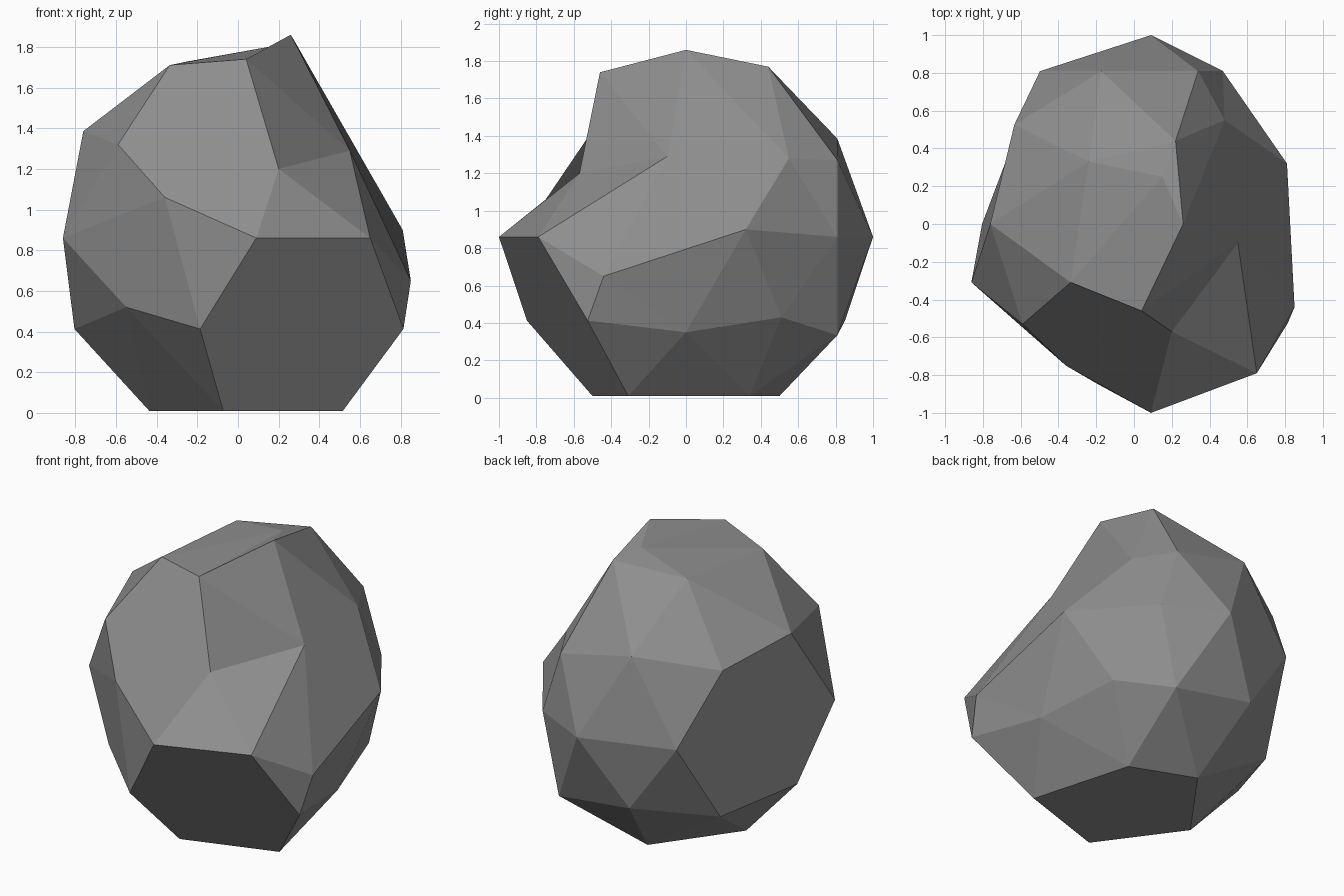
import bpy
import bmesh
from mathutils import Vector

cube = bpy.data.objects.get("Cube")
if cube:
    bpy.data.objects.remove(cube, do_unlink=True)

CENTRE = Vector((0.09, 0, 0.86))

# Corners pushed out of the sphere: direction from centre -> new position
CHIPPED = [
    # crown
    ((0, 0, 1), (0.15, 0.25, 1.8)),
    ((0.5, 0, 0.9), (0.26, 0, 1.86)),
    ((0.2, -0.5, 0.9), (0.04, -0.46, 1.74)),
    ((0.2, 0.5, 0.9), (0.22, 0.44, 1.77)),
    ((-0.4, 0.3, 0.9), (-0.24, 0.33, 1.73)),
    # front notch
    ((0.3, -0.9, 0.4), (0.2, -0.57, 1.2)),
    ((0.7, -0.5, 0.5), (0.55, -0.1, 1.29)),
    ((-0.7, -0.5, 0.4), (-0.59, -0.53, 1.32)),
    # worn flank
    ((0.7, 0.5, 0.5), (0.48, 0.55, 1.28)),
    ((0.3, 0.9, 0.4), (0.34, 0.81, 1.27)),
    ((1, 0.3, 0), (0.81, 0.32, 0.9)),
    ((1, -0.3, 0), (0.85, -0.44, 0.65)),
    ((0.6, 0.8, 0), (0.47, 0.81, 0.86)),
    ((0.6, -0.8, 0), (0.65, -0.79, 0.86)),
    ((-0.6, -0.8, 0), (-0.36, -0.75, 1.06)),
    # underside
    ((-0.7, -0.5, -0.5), (-0.55, -0.55, 0.52)),
    ((0.9, 0, -0.5), (0.72, 0, 0.35)),
    ((0.7, 0.5, -0.4), (0.59, 0.51, 0.43)),
    ((0.4, 0.3, -0.9), (0.33, 0.34, 0.01)),
]

# Corners removed to leave broad flat facets, including the base
SHEARED = [(-1, 0.3, 0), (0, 0, -1), (0.3, -0.8, -0.5), (-0.3, -0.8, 0.5), (0.9, 0, 0.4)]


def make_material(name, rgb):
    mat = bpy.data.materials.new(name)
    mat.use_nodes = True
    colour = (*rgb, 1)
    mat.diffuse_color = colour
    for node in mat.node_tree.nodes:
        if node.type == "BSDF_PRINCIPLED":
            node.inputs["Base Color"].default_value = colour
            node.inputs["Roughness"].default_value = 0.9
    return mat


def corner(bm, direction):
    """Sphere vertex lying nearest to a direction from the centre."""
    target = Vector(direction).normalized()
    return min(bm.verts, key=lambda v: (v.co - target).length)


# Boulder: coarse sphere with chipped corners and sheared facets
bm = bmesh.new()
bmesh.ops.create_icosphere(bm, subdivisions=2, radius=1)
moves = [(corner(bm, direction), Vector(place)) for direction, place in CHIPPED]
removed = [corner(bm, direction) for direction in SHEARED]

bmesh.ops.translate(bm, vec=CENTRE, verts=bm.verts)
for vert, place in moves:
    vert.co = place
for vert in removed:
    bmesh.ops.dissolve_verts(bm, verts=[vert])
bmesh.ops.recalc_face_normals(bm, faces=bm.faces)

mesh = bpy.data.meshes.new("boulder")
bm.to_mesh(mesh)
bm.free()
mesh.materials.append(make_material("stone grey", (0.27, 0.27, 0.27)))
boulder = bpy.data.objects.new("boulder", mesh)
bpy.context.scene.collection.objects.link(boulder)
